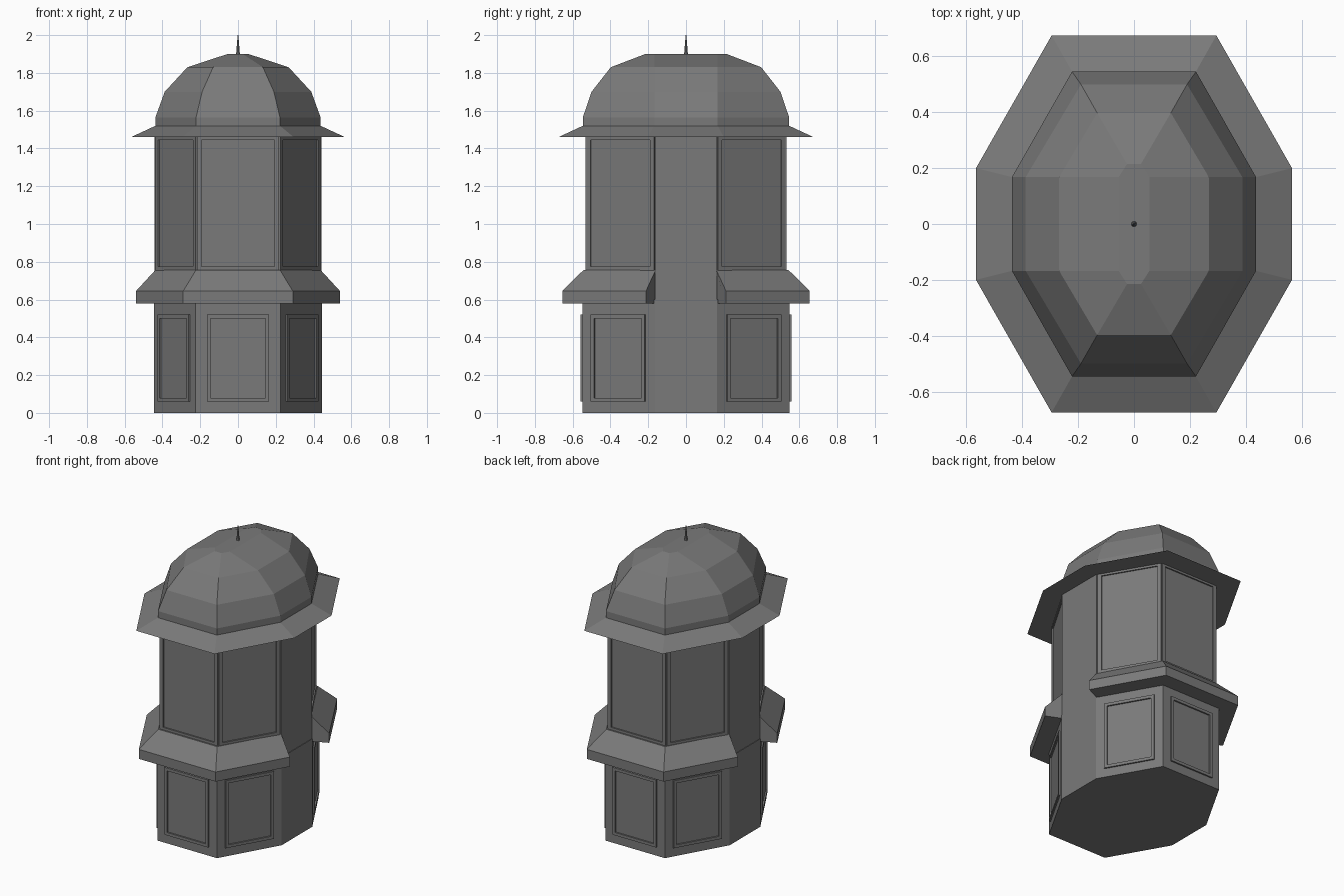
import bpy, bmesh
from mathutils import Vector

if "Cube" in bpy.data.objects:
    bpy.data.objects.remove(bpy.data.objects["Cube"])

# dark grey paint shared by all parts
paint = bpy.data.materials.new("dark_grey")
paint.diffuse_color = (.195, .195, .195, 1)
paint.use_nodes = True
paint.node_tree.nodes["Principled BSDF"].inputs["Base Color"].default_value = paint.diffuse_color


def make(name, bm):
    bmesh.ops.recalc_face_normals(bm, faces=bm.faces)
    me = bpy.data.meshes.new(name)
    bm.to_mesh(me)
    bm.free()
    me.materials.append(paint)
    ob = bpy.data.objects.new(name, me)
    bpy.context.collection.objects.link(ob)
    return ob


def octagon(fx, fy, sx, sy):
    # long octagon: front corner (fx, fy), side corner (sx, sy)
    return [(-fx, -fy), (fx, -fy), (sx, -sy), (sx, sy),
            (fx, fy), (-fx, fy), (-sx, sy), (-sx, -sy)]


def loft(name, rings):
    # stack of octagons (z, fx, fy, sx, sy), capped at both ends
    bm = bmesh.new()
    rows = [[bm.verts.new((x, y, r[0])) for x, y in octagon(*r[1:])] for r in rings]
    for a, b in zip(rows, rows[1:]):
        for i in range(8):
            j = (i + 1) % 8
            bm.faces.new((a[i], a[j], b[j], b[i]))
    bm.faces.new(rows[0])
    bm.faces.new(rows[-1])
    return make(name, bm)


def frame(name, p, q, width, z0, z1, bar, depth):
    # rectangular moulding centred on the wall running from p to q
    p, q = Vector((*p, 0)), Vector((*q, 0))
    u = (q - p).normalized()
    n = Vector((u.y, -u.x, 0))
    mid = (p + q) / 2
    bm = bmesh.new()

    def loop(h, lo, hi, d):
        return [bm.verts.new(mid + u * a + n * d + Vector((0, 0, z)))
                for a, z in ((-h, lo), (h, lo), (h, hi), (-h, hi))]
    h = width / 2
    loops = [loop(h, z0, z1, -.005), loop(h, z0, z1, depth),
             loop(h - bar, z0 + bar, z1 - bar, depth),
             loop(h - bar, z0 + bar, z1 - bar, -.005)]
    for k in range(4):
        a, b = loops[k], loops[(k + 1) % 4]
        for i in range(4):
            j = (i + 1) % 4
            bm.faces.new((a[i], a[j], b[j], b[i]))
    make(name, bm)


# walls
low = (.225, .549, .445, .165)
up = (.217, .523, .428, .165)
loft("lower_wall", [(0, *low), (.6, *low)])
loft("upper_wall", [(.6, *up), (1.47, *up)])

# flat side walls between the two bays
for s, side in ((1, "right"), (-1, "left")):
    bm = bmesh.new()
    bmesh.ops.create_cube(bm, size=1)
    bmesh.ops.scale(bm, vec=(.04, .33, 1.46), verts=bm.verts)
    bmesh.ops.translate(bm, vec=(s * .422, 0, .73), verts=bm.verts)
    make(side + "_side_wall", bm)

# panels and window frames on the six bay faces
lo, hi = octagon(*low), octagon(*up)
for i in (0, 1, 3, 4, 5, 7):
    j = (i + 1) % 8
    frame("lower_panel_frame", lo[i], lo[j], .33, .06, .52, .02, .01)
    length = (Vector(hi[j]) - Vector(hi[i])).length
    frame("window_frame", hi[i], hi[j], length, .75, 1.47, .024, .009)

# counter ledge around each bay, mitred ends
sections = [(.58, .2, .5, .41, .155), (.58, .29, .655, .54, .212),
            (.645, .29, .655, .54, .212), (.757, .222, .542, .437, .16),
            (.757, .2, .5, .41, .155)]
for start, side in ((7, "front"), (3, "back")):
    bm = bmesh.new()
    cols = []
    for k in range(4):
        cols.append([bm.verts.new((*octagon(*s[1:])[(start + k) % 8], s[0]))
                     for s in sections])
    for a, b in zip(cols, cols[1:]):
        for m in range(5):
            n = (m + 1) % 5
            bm.faces.new((a[m], a[n], b[n], b[m]))
    bm.faces.new(cols[0])
    bm.faces.new(cols[-1])
    make(side + "_counter_ledge", bm)

# faceted dome with flared brim
loft("dome_roof", [(1.46, .295, .675, .566, .2), (1.52, .222, .546, .437, .168),
                   (1.565, .222, .546, .437, .168), (1.70, .19, .5, .388, .168),
                   (1.83, .132, .398, .268, .168), (1.90, .025, .215, .055, .168)])

# roof spike
bm = bmesh.new()
bmesh.ops.create_cone(bm, cap_ends=True, segments=8, radius1=.01, radius2=.002, depth=.1)
bmesh.ops.translate(bm, vec=(0, 0, 1.95), verts=bm.verts)
make("roof_spike", bm)
